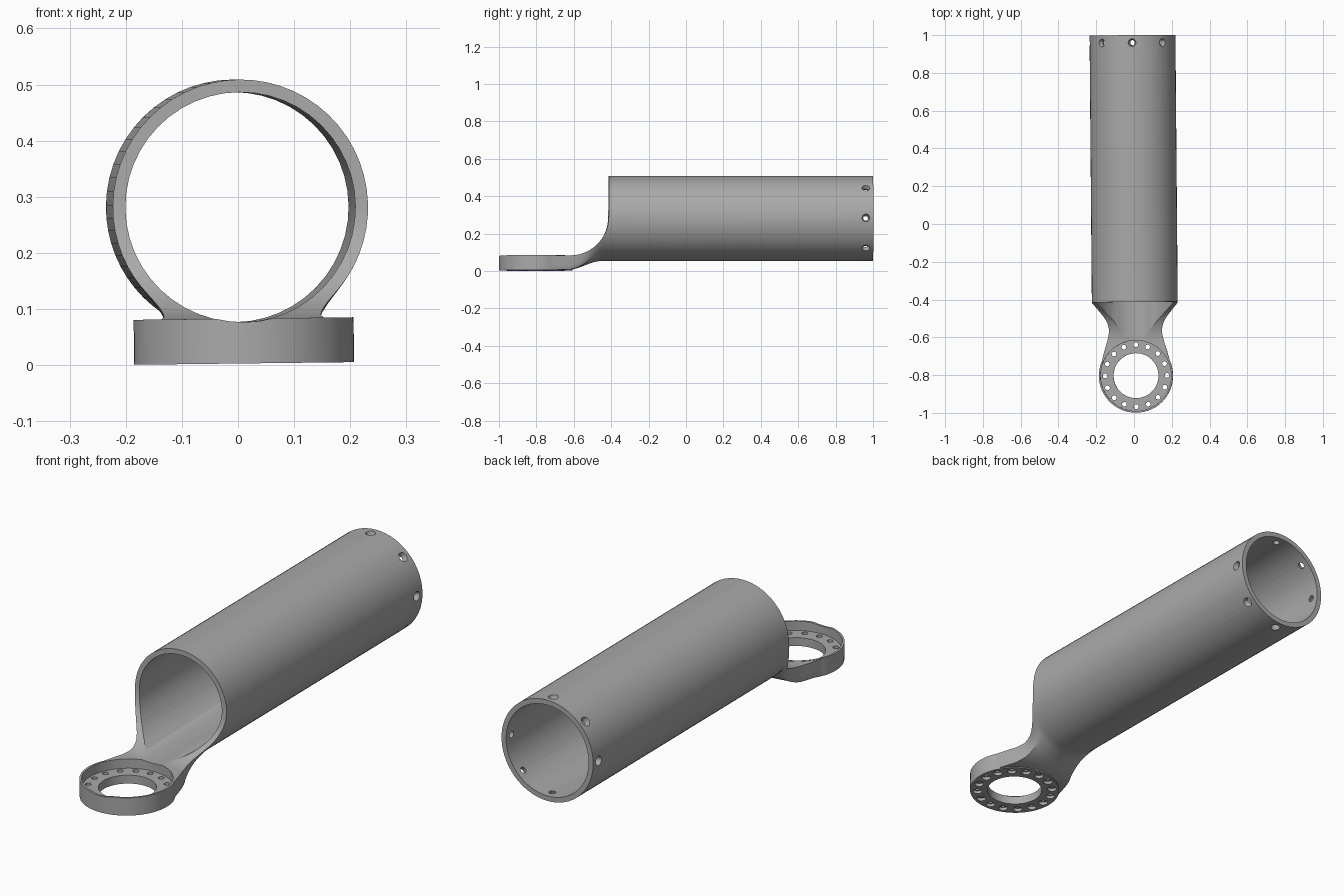
import bpy, bmesh
from math import sin, cos, acos, pi, radians
from mathutils import Matrix, Vector

cube = bpy.data.objects.get("Cube")
if cube:
    bpy.data.objects.remove(cube, do_unlink=True)

TUBE_R, BORE_R, TUBE_Z = 0.2275, 0.205, 0.2785
RING_Y, RING_R, RING_TOP = -0.803, 0.196, 0.08
BOLT_R = 0.164
LOWER, UPPER = 16, 28


def make_object(name, bm):
    bmesh.ops.recalc_face_normals(bm, faces=bm.faces)
    mesh = bpy.data.meshes.new(name)
    bm.to_mesh(mesh)
    bm.free()
    obj = bpy.data.objects.new(name, mesh)
    bpy.context.scene.collection.objects.link(obj)
    return obj


def add_cone(bm, start, end, r1, r2, segments):
    start, end = Vector(start), Vector(end)
    axis = end - start
    turn = axis.to_track_quat('Z', 'Y').to_matrix().to_4x4()
    bmesh.ops.create_cone(bm, cap_ends=True, segments=segments, radius1=r1, radius2=r2,
                          depth=axis.length,
                          matrix=Matrix.Translation((start + end) / 2) @ turn)


def cylinders(name, items, segments):
    """Each item is (start, end, start radius, end radius)."""
    bm = bmesh.new()
    for start, end, r1, r2 in items:
        add_cone(bm, start, end, r1, r2, segments)
    return make_object(name, bm)


def neck_width(y):
    """Half width of the flattened neck, interpolated along its length."""
    table = [(-0.75, 0.186), (-0.68, 0.168), (-0.62, 0.15), (-0.57, 0.146), (-0.5, 0.16), (-0.41, 0.2)]
    for (y0, w0), (y1, w1) in zip(table, table[1:]):
        if y <= y1:
            return w0 + (w1 - w0) * (y - y0) / (y1 - y0)
    return table[-1][1]


def section(y, top, closed_round):
    """Cross-section: round below the cut height, then an arc or a flat top."""
    k = min(max((-0.45 - y) / 0.18, 0), 1)
    k = k * k * (3 - 2 * k)
    w, floor = neck_width(y), 0.004
    reach = acos((TUBE_Z - top) / TUBE_R)
    half = []
    for i in range(LOWER + 1):
        s = i / LOWER
        tube = Vector((TUBE_R * sin(s * reach), TUBE_Z - TUBE_R * cos(s * reach)))
        if s < 0.7:
            box = Vector((w * s / 0.7, floor))
        else:
            box = Vector((w, floor + (top - floor) * (s - 0.7) / 0.3))
        half.append(tube.lerp(box, k))
    edge = half[-1]
    over = []
    for i in range(1, UPPER):
        f = i / UPPER
        a = reach + (2 * pi - 2 * reach) * f
        if closed_round:
            over.append(Vector((TUBE_R * sin(a), TUBE_Z - TUBE_R * cos(a))))
        else:
            over.append(Vector((edge.x * (1 - 2 * f), top)))
    left = [Vector((-p.x, p.y)) for p in reversed(half[1:])]
    return [(p.x, y, p.y) for p in half + over + left]


# Tube and neck as one loft, with a scooped cut at the front
stations = [section(1, 0.284, True), section(-0.413, 0.284, True)]
for i in range(15):
    a = radians(90) * i / 14
    stations.append(section(-0.62 + 0.205 * cos(a), 0.284 - 0.205 * sin(a), False))
for y in (-0.65, -0.68, -0.715, -0.75):
    stations.append(section(y, 0.079, False))

bm = bmesh.new()
loops = [[bm.verts.new(p) for p in pts] for pts in stations]
for a, b in zip(loops, loops[1:]):
    for i in range(len(a)):
        j = (i + 1) % len(a)
        bm.faces.new((a[i], a[j], b[j], b[i]))
bm.faces.new(loops[0])
bm.faces.new(loops[-1])
body = make_object("tube_arm", bm)


def upright(name, spots, z0, z1, radius, segments):
    return cylinders(name, [((x, y, z0), (x, y, z1), radius, radius) for x, y in spots], segments)


center = [(0, RING_Y)]
bolts = [(BOLT_R * sin(2 * pi * i / 16), RING_Y + BOLT_R * cos(2 * pi * i / 16)) for i in range(16)]

# Mounting ring, recess, bores and holes
tools = [
    ('UNION', upright("mount_ring", center, 0, RING_TOP, RING_R, 64)),
    ('DIFFERENCE', cylinders("tube_bore", [((0, 1.1, TUBE_Z), (0, -1.1, TUBE_Z), BORE_R, BORE_R)], 48)),
    ('DIFFERENCE', upright("ring_recess", center, 0.038, 0.2, 0.187, 64)),
    ('DIFFERENCE', upright("ring_bore", center, -0.1, 0.1, 0.119, 48)),
    ('DIFFERENCE', upright("bolt_holes", bolts, -0.1, 0.06, 0.0125, 14)),
    ('DIFFERENCE', upright("bolt_counterbores", bolts, -0.1, 0.014, 0.02, 14)),
]

# Countersunk radial screw holes near the back end
screws = []
for i in range(8):
    a = 2 * pi * i / 8
    inner, outer = [(r * cos(a), 0.96, TUBE_Z + r * sin(a)) for r in (0.19, 0.24)]
    screws.append((inner, outer, 0.01, 0.025))
tools.append(('DIFFERENCE', cylinders("screw_holes", screws, 16)))

for operation, tool in tools:
    tool.hide_render = True
    mod = body.modifiers.new(tool.name, 'BOOLEAN')
    mod.operation = operation
    mod.solver = 'EXACT'
    mod.object = tool

# Bake the booleans and drop the helpers
graph = bpy.context.evaluated_depsgraph_get()
baked = bpy.data.meshes.new_from_object(body.evaluated_get(graph))
body.modifiers.clear()
body.data = baked
for _, tool in tools:
    bpy.data.objects.remove(tool, do_unlink=True)

# Slight yaw and roll of the whole part
body.rotation_euler = (0, -0.012, 0.0086)
body.location = (0.004, 0, 0.003)

# Plain grey finish
grey = bpy.data.materials.new("plain_grey")
grey.use_nodes = True
color = (0.4, 0.4, 0.4, 1)
grey.diffuse_color = color
grey.node_tree.nodes["Principled BSDF"].inputs["Base Color"].default_value = color
body.data.materials.clear()
body.data.materials.append(grey)

bpy.ops.object.select_all(action='DESELECT')
body.select_set(True)
bpy.context.view_layer.objects.active = body
bpy.ops.object.shade_smooth_by_angle(angle=radians(30))
